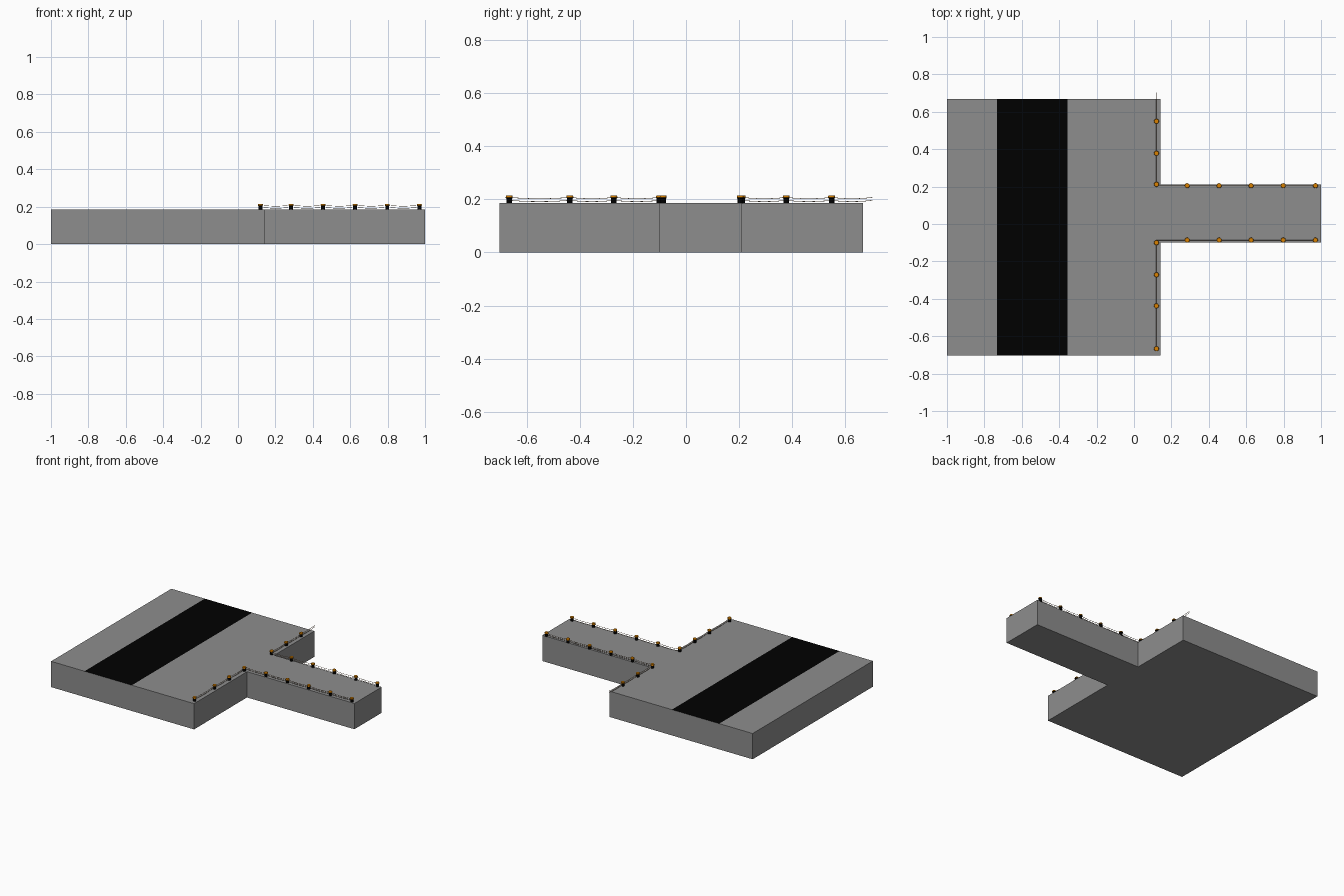
import bpy, bmesh, math
from mathutils import Vector

if "Cube" in bpy.data.objects:
    bpy.data.objects.remove(bpy.data.objects["Cube"])

TOP = 0.186


def material(name, rgb):
    m = bpy.data.materials.new(name)
    m.diffuse_color = (*rgb, 1)
    m.use_nodes = True
    m.node_tree.nodes["Principled BSDF"].inputs["Base Color"].default_value = m.diffuse_color
    return m


concrete = material("concrete", (0.27, 0.27, 0.27))
black = material("black", (0, 0, 0))
orange = material("orange", (0.7, 0.22, 0.0))
tan = material("tan", (0.5, 0.36, 0.24))


def add_object(name, data):
    ob = bpy.data.objects.new(name, data)
    bpy.context.collection.objects.link(ob)
    return ob


# T-shaped slab with a black roadway band on its top face
outline = [(-1, -0.704), (0.142, -0.704), (0.142, -0.1), (1, -0.1),
           (1, 0.211), (0.142, 0.211), (0.142, 0.668), (-1, 0.668)]
bm = bmesh.new()
base = bm.faces.new([bm.verts.new((x, y, 0)) for x, y in outline])
ext = bmesh.ops.extrude_face_region(bm, geom=[base])
bmesh.ops.translate(bm, vec=(0, 0, TOP),
                    verts=[v for v in ext["geom"] if isinstance(v, bmesh.types.BMVert)])
for x in (-0.733, -0.355, 0.142):
    bmesh.ops.bisect_plane(bm, geom=bm.verts[:] + bm.edges[:] + bm.faces[:],
                           plane_co=(x, 0, 0), plane_no=(1, 0, 0))
bmesh.ops.recalc_face_normals(bm, faces=bm.faces)
for f in bm.faces:
    if f.normal.z > 0.9 and -0.733 < f.calc_center_median().x < -0.355:
        f.material_index = 1
mesh = bpy.data.meshes.new("quay_slab")
bm.to_mesh(mesh)
bm.free()
mesh.materials.append(concrete)
mesh.materials.append(black)
add_object("quay_slab", mesh)


# Bollard posts: shared meshes, black shaft and collar, orange cap
def cylinder(name, r1, r2, z0, z1, mat):
    b = bmesh.new()
    bmesh.ops.create_cone(b, cap_ends=True, segments=12, radius1=r1, radius2=r2, depth=z1 - z0)
    bmesh.ops.translate(b, verts=b.verts, vec=(0, 0, (z0 + z1) / 2))
    me = bpy.data.meshes.new(name)
    b.to_mesh(me)
    b.free()
    me.materials.append(mat)
    return me


post_parts = [cylinder("post_shaft", 0.0105, 0.0105, TOP - 0.002, 0.204, black),
              cylinder("post_collar", 0.0105, 0.0135, 0.203, 0.207, black),
              cylinder("post_cap", 0.0135, 0.012, 0.207, 0.215, orange)]

arm_x = [0.284, 0.455, 0.626, 0.798, 0.97]
front_edge = [(0.12, y) for y in (-0.667, -0.438, -0.272, -0.1)]
back_edge = [(0.12, y) for y in (0.212, 0.378, 0.549)]
front_arm = [(x, -0.086) for x in arm_x]
back_arm = [(x, 0.205) for x in arm_x]

for p in front_edge + back_edge + front_arm + back_arm:
    for me in post_parts:
        add_object(me.name, me).location = (*p, 0)


# Two sagging ropes strung along each row of posts
def rope(name, posts, z, sag):
    pts = []
    for a, b in zip(posts, posts[1:]):
        for i in range(6):
            t = i / 6
            q = Vector(a).lerp(Vector(b), t)
            pts.append((q.x, q.y, z - sag * 4 * t * (1 - t)))
    pts.append((*posts[-1], z))
    cu = bpy.data.curves.new(name, "CURVE")
    cu.dimensions = "3D"
    cu.bevel_depth = 0.0012
    cu.bevel_resolution = 1
    cu.use_fill_caps = True
    cu.materials.append(tan)
    sp = cu.splines.new("POLY")
    sp.points.add(len(pts) - 1)
    for s, p in zip(sp.points, pts):
        s.co = (*p, 1)
    add_object(name, cu)


rows = {"front_edge": front_edge,
        "back_edge": back_edge + [(0.12, 0.704)],
        "front_arm": [(0.12, -0.086)] + front_arm,
        "back_arm": [(0.12, 0.205)] + back_arm}
for name, row in rows.items():
    rope(name + "_upper_rope", row, 0.208, 0.005)
    rope(name + "_lower_rope", row, 0.197, 0.005)
